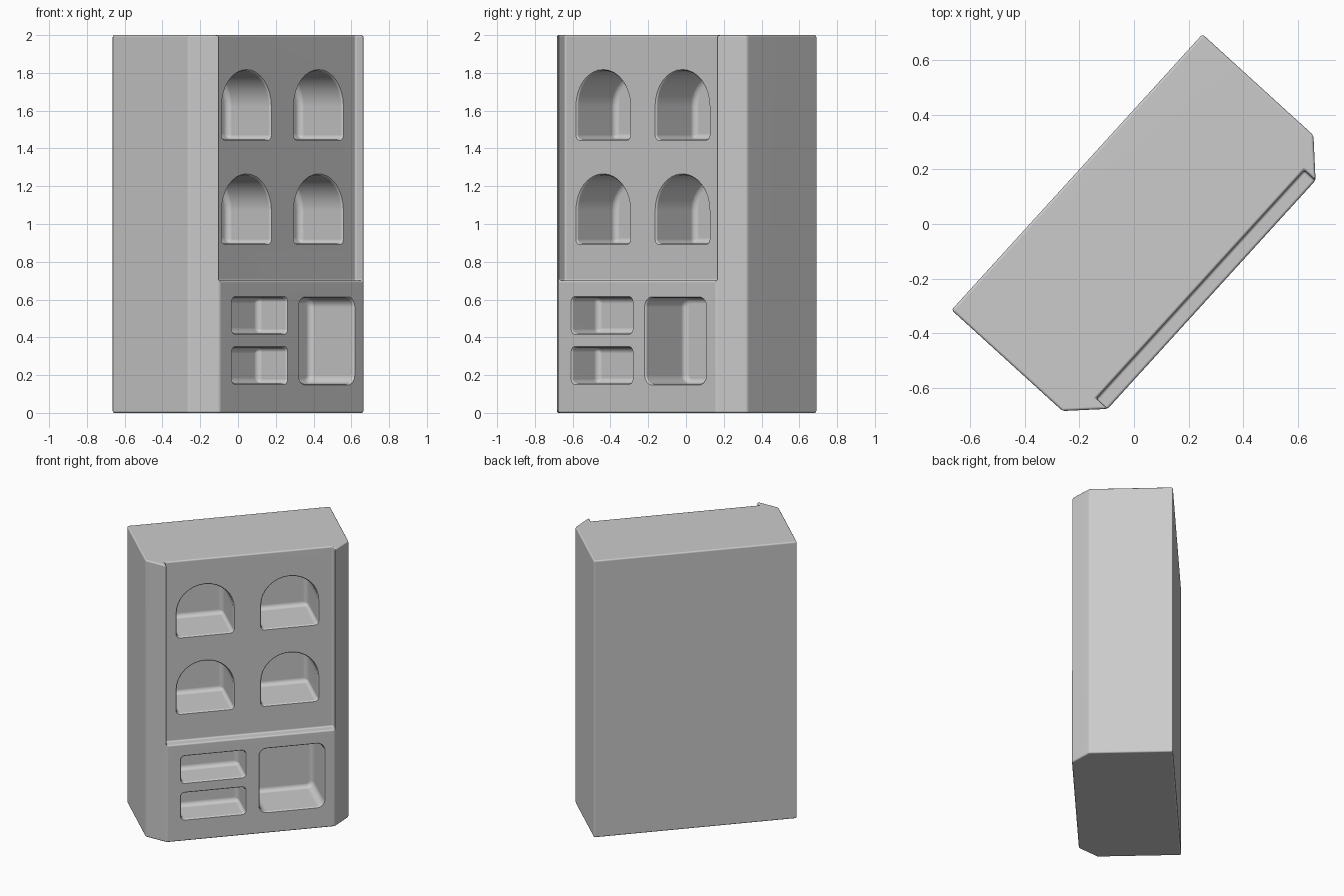
import bpy, bmesh
from math import radians, sin, cos, pi
from mathutils import Matrix

if "Cube" in bpy.data.objects:
    bpy.data.objects.remove(bpy.data.objects["Cube"])

HEIGHT, LEDGE = 2.0, 0.70
SIDE, BACK = 0.682, 0.282
CHAMFER_Y, FRONT_X, FRONT_Y, PANEL_Y = -0.267, 0.565, -0.384, -0.328
LIP, FILLET = 0.012, 0.03


def make_object(name, bm):
    bmesh.ops.recalc_face_normals(bm, faces=bm.faces)
    mesh = bpy.data.meshes.new(name)
    bm.to_mesh(mesh)
    bm.free()
    obj = bpy.data.objects.new(name, mesh)
    bpy.context.collection.objects.link(obj)
    return obj


def build_body():
    """Chamfered block whose upper front is set back behind a ledge."""
    bm = bmesh.new()
    v = {}
    for s in (-1, 1):
        for key, x, y in (("back", SIDE, BACK), ("side", SIDE, CHAMFER_Y),
                          ("front", FRONT_X, FRONT_Y), ("panel", FRONT_X, PANEL_Y)):
            for z in (0, LEDGE, HEIGHT):
                if (key in ("back", "side") and z == LEDGE) or (key == "panel" and z == 0):
                    continue
                v[key, s, z] = bm.verts.new((s * x, y, z))

    def face(*keys):
        bm.faces.new([v[k] for k in keys])

    def across(k1, z1, k2, z2):
        face((k1, -1, z1), (k1, 1, z1), (k2, 1, z2), (k2, -1, z2))

    across("back", 0, "back", HEIGHT)
    across("front", 0, "front", LEDGE)
    across("front", LEDGE, "panel", LEDGE)
    across("panel", LEDGE, "panel", HEIGHT)
    for s in (-1, 1):
        face(("back", s, 0), ("side", s, 0), ("side", s, HEIGHT), ("back", s, HEIGHT))
        face(("side", s, 0), ("front", s, 0), ("front", s, LEDGE),
             ("front", s, HEIGHT), ("side", s, HEIGHT))
        face(("front", s, LEDGE), ("panel", s, LEDGE),
             ("panel", s, HEIGHT), ("front", s, HEIGHT))
    for z, order in ((0, ("back", "side", "front")),
                     (HEIGHT, ("back", "side", "front", "panel"))):
        face(*[(k, -1, z) for k in order], *[(k, 1, z) for k in reversed(order)])
    return make_object("cabinet_body", bm)


def outline(x0, x1, z0, z1, r_top, r_low, inset):
    """Rounded rectangle, shrunk evenly by the inset."""
    pts = []
    x0, x1, z0, z1 = x0 + inset, x1 - inset, z0 + inset, z1 - inset
    for cx, sx, cz, sz, r, start in ((x1, -1, z1, -1, r_top, 0), (x0, 1, z1, -1, r_top, 1),
                                     (x0, 1, z0, 1, r_low, 2), (x1, -1, z0, 1, r_low, 3)):
        r = max(r - inset, 0.006)
        for i in range(9):
            a = (start + i / 8) * pi / 2
            pts.append((cx + sx * r + r * cos(a), cz + sz * r + r * sin(a)))
    return pts


def add_niche(bm, x0, x1, z0, z1, r_top, r_low, face_y, depth):
    """Loft a cutter with a rounded mouth and a filleted back."""
    steps = [(0, -0.01)]
    for t in (30, 60, 90):
        a = radians(t)
        steps.append((LIP * sin(a), LIP * (1 - cos(a))))
    for t in range(0, 91, 18):
        a = radians(t)
        steps.append((LIP + FILLET * (1 - cos(a)), depth - FILLET + FILLET * sin(a)))
    rings = [[bm.verts.new((x, face_y + d, z))
              for x, z in outline(x0, x1, z0, z1, r_top, r_low, e)] for e, d in steps]
    for a, b in zip(rings, rings[1:]):
        for i in range(len(a)):
            j = (i + 1) % len(a)
            bm.faces.new((a[i], a[j], b[j], b[i]))
    bm.faces.new(rings[0])
    bm.faces.new(rings[-1])


body = build_body()

# Niches: four arched above, two drawers and one square below
bm = bmesh.new()
for z0 in (0.885, 1.437):
    for x0 in (-0.495, 0.072):
        add_niche(bm, x0, x0 + 0.402, z0, z0 + 0.386, 0.2, 0.035, PANEL_Y, 0.305)
for z0 in (0.145, 0.41):
    add_niche(bm, -0.478, -0.026, z0, z0 + 0.212, 0.035, 0.035, FRONT_Y, 0.205)
add_niche(bm, 0.048, 0.502, 0.142, 0.62, 0.06, 0.06, FRONT_Y, 0.312)
cutter = make_object("niche_cutter", bm)
cutter.hide_render = True

# Rounded edges, then cut the niches
bpy.context.view_layer.objects.active = body
body.select_set(True)
bevel = body.modifiers.new("edge_round", "BEVEL")
bevel.width, bevel.segments = 0.01, 3
bevel.limit_method, bevel.angle_limit = "ANGLE", radians(30)
cut = body.modifiers.new("niches", "BOOLEAN")
cut.operation, cut.solver, cut.object = "DIFFERENCE", "EXACT", cutter
for name in ("edge_round", "niches"):
    bpy.ops.object.modifier_apply(modifier=name)
bpy.data.objects.remove(cutter)

# The cabinet stands turned on the floor
body.data.transform(Matrix.Rotation(radians(47.7), 4, "Z"))

grey = bpy.data.materials.new("plain_grey")
grey.use_nodes = True
colour = (0.6, 0.6, 0.6, 1)
grey.diffuse_color = colour
grey.node_tree.nodes["Principled BSDF"].inputs["Base Color"].default_value = colour
body.data.materials.clear()
body.data.materials.append(grey)
for p in body.data.polygons:
    p.material_index = 0

bpy.ops.object.shade_smooth_by_angle(angle=radians(35))
normals = body.modifiers.new("flat_panels", "WEIGHTED_NORMAL")
normals.keep_sharp = True
